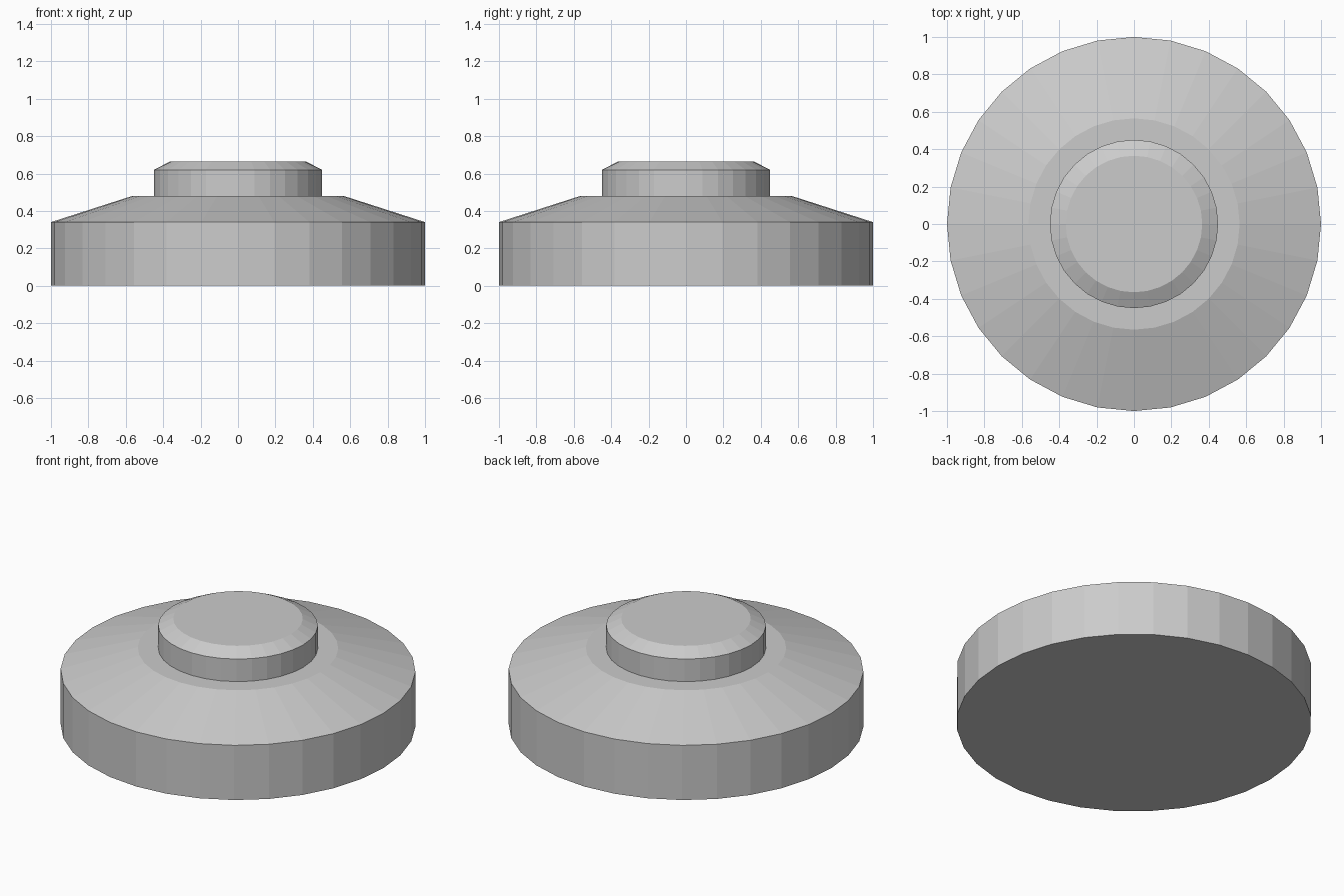
import bpy, bmesh
from math import cos, sin, tau

if "Cube" in bpy.data.objects:
    bpy.data.objects.remove(bpy.data.objects["Cube"])

SIDES = 32


def lathe(name, profile):
    """Closed solid turned around z from (radius, height) points, bottom to top."""
    bm = bmesh.new()
    rings = [[bm.verts.new((r * cos(tau * i / SIDES), r * sin(tau * i / SIDES), z))
              for i in range(SIDES)] for r, z in profile]
    for low, high in zip(rings, rings[1:]):
        for i in range(SIDES):
            j = (i + 1) % SIDES
            bm.faces.new((low[i], low[j], high[j], high[i]))
    bm.faces.new(rings[0][::-1])
    bm.faces.new(rings[-1])
    mesh = bpy.data.meshes.new(name)
    bm.to_mesh(mesh)
    bm.free()
    obj = bpy.data.objects.new(name, mesh)
    bpy.context.collection.objects.link(obj)
    return obj


# One turned body: wide base, sloping shoulder, flat ledge and bevelled button
lathe("stepped_base", [(1, 0), (1, 0.34), (0.565, 0.48),
                       (0.45, 0.48), (0.45, 0.62), (0.365, 0.663)])
